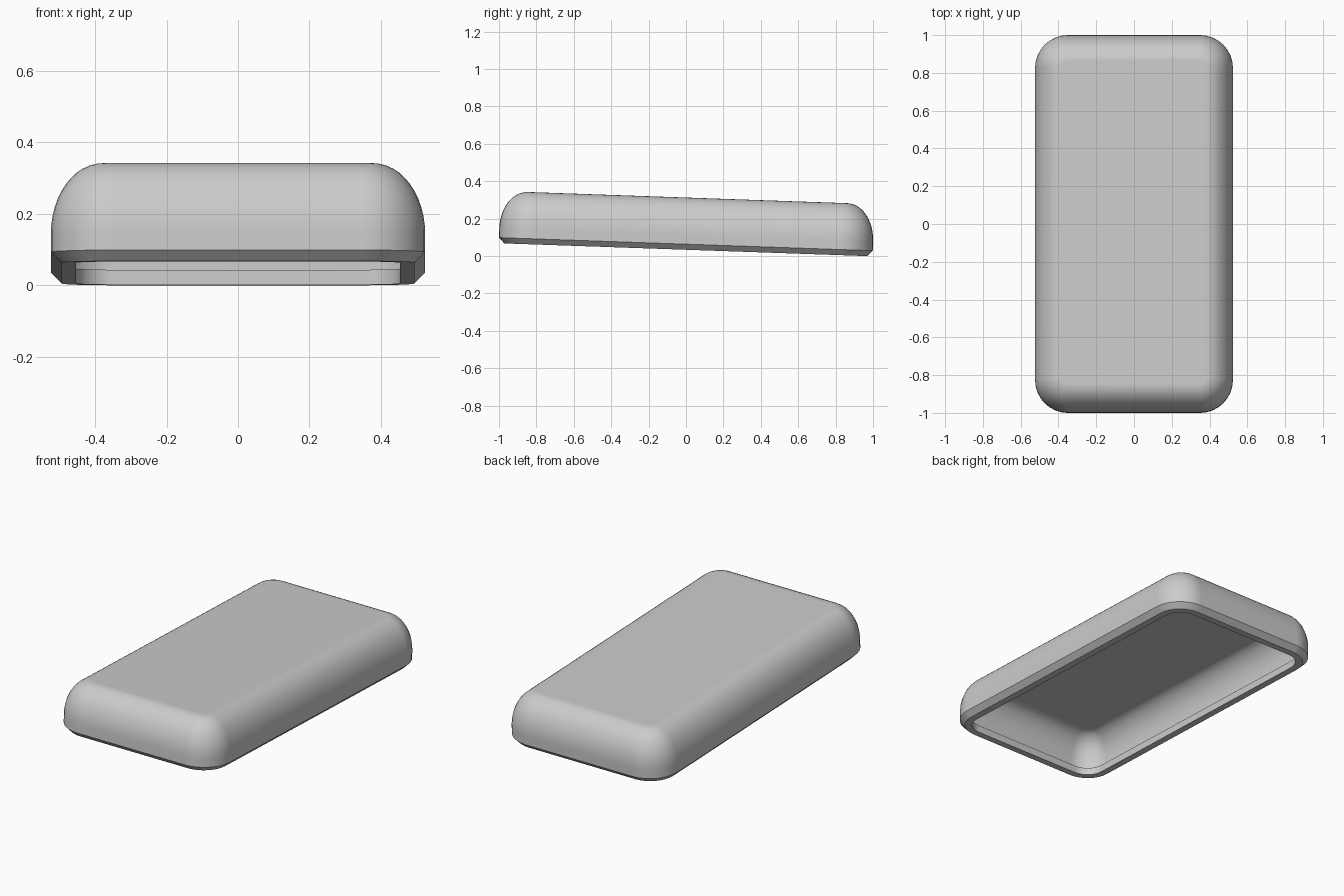
import bpy, bmesh, math
from mathutils import Matrix, Vector

cube = bpy.data.objects.get("Cube")
if cube:
    bpy.data.objects.remove(cube, do_unlink=True)

HALF_X, HALF_Y, CORNER = 0.524, 1.0, 0.175
ARC_STEPS, CORNER_STEPS = 12, 8


def material(name, color):
    mat = bpy.data.materials.new(name)
    mat.use_nodes = True
    mat.diffuse_color = color
    mat.node_tree.nodes["Principled BSDF"].inputs["Base Color"].default_value = color
    return mat


def quarter_arc(inset, z, width, height):
    """Quarter ellipse rising from a vertical wall to a flat top, as (inset, z)."""
    angles = [math.pi / 2 * i / ARC_STEPS for i in range(ARC_STEPS + 1)]
    return [(inset + width * (1 - math.cos(a)), z + height * math.sin(a)) for a in angles]


def rounded_ring(bm, inset, z):
    """Rounded rectangle of vertices, set in from the outer outline."""
    radius = max(CORNER - inset, 0.02)
    cx, cy = HALF_X - inset - radius, HALF_Y - inset - radius
    verts = []
    for k, (sx, sy) in enumerate([(1, 1), (-1, 1), (-1, -1), (1, -1)]):
        for i in range(CORNER_STEPS + 1):
            a = math.pi / 2 * (k + i / CORNER_STEPS)
            verts.append(bm.verts.new((sx * cx + radius * math.cos(a),
                                       sy * cy + radius * math.sin(a), z)))
    return verts


# Wall section: outer dome, bottom chamfer, rim, raised lip with ledge, thin inner dome
outer = quarter_arc(0, 0.08, 0.145, 0.199)[::-1]
rim = [(0, 0.03), (0.03, 0), (0.07, 0), (0.07, 0.042), (0.032, 0.042)]
inner = quarter_arc(0.032, 0.08, 0.115, 0.17)

bm = bmesh.new()
rings = [rounded_ring(bm, d, z) for d, z in outer + rim + inner]
for a, b in zip(rings, rings[1:]):
    for i in range(len(a)):
        j = (i + 1) % len(a)
        bm.faces.new((a[i], b[i], b[j], a[j]))

# Flat top and inner ceiling
bm.faces.new(rings[0])
bm.faces.new(rings[-1][::-1])
bmesh.ops.recalc_face_normals(bm, faces=bm.faces)

# Tilt so the front sits higher, then rest on the ground
bmesh.ops.rotate(bm, verts=bm.verts, cent=(0, 0, 0),
                 matrix=Matrix.Rotation(math.radians(-2), 3, 'X'))
ys = [v.co.y for v in bm.verts]
lift = -min(v.co.z for v in bm.verts)
bmesh.ops.translate(bm, verts=bm.verts, vec=Vector((0, -(min(ys) + max(ys)) / 2, lift)))

mesh = bpy.data.meshes.new("hollow_cover")
bm.to_mesh(mesh)
bm.free()
mesh.materials.append(material("plain grey", (0.6, 0.6, 0.6, 1)))
cover = bpy.data.objects.new("hollow_cover", mesh)
bpy.context.collection.objects.link(cover)

# Smooth shading with crisp rim edges and flat large faces
bpy.ops.object.select_all(action='DESELECT')
cover.select_set(True)
bpy.context.view_layer.objects.active = cover
bpy.ops.object.shade_smooth_by_angle(angle=math.radians(30))
weighted = cover.modifiers.new("flat_faces", 'WEIGHTED_NORMAL')
weighted.keep_sharp = True
